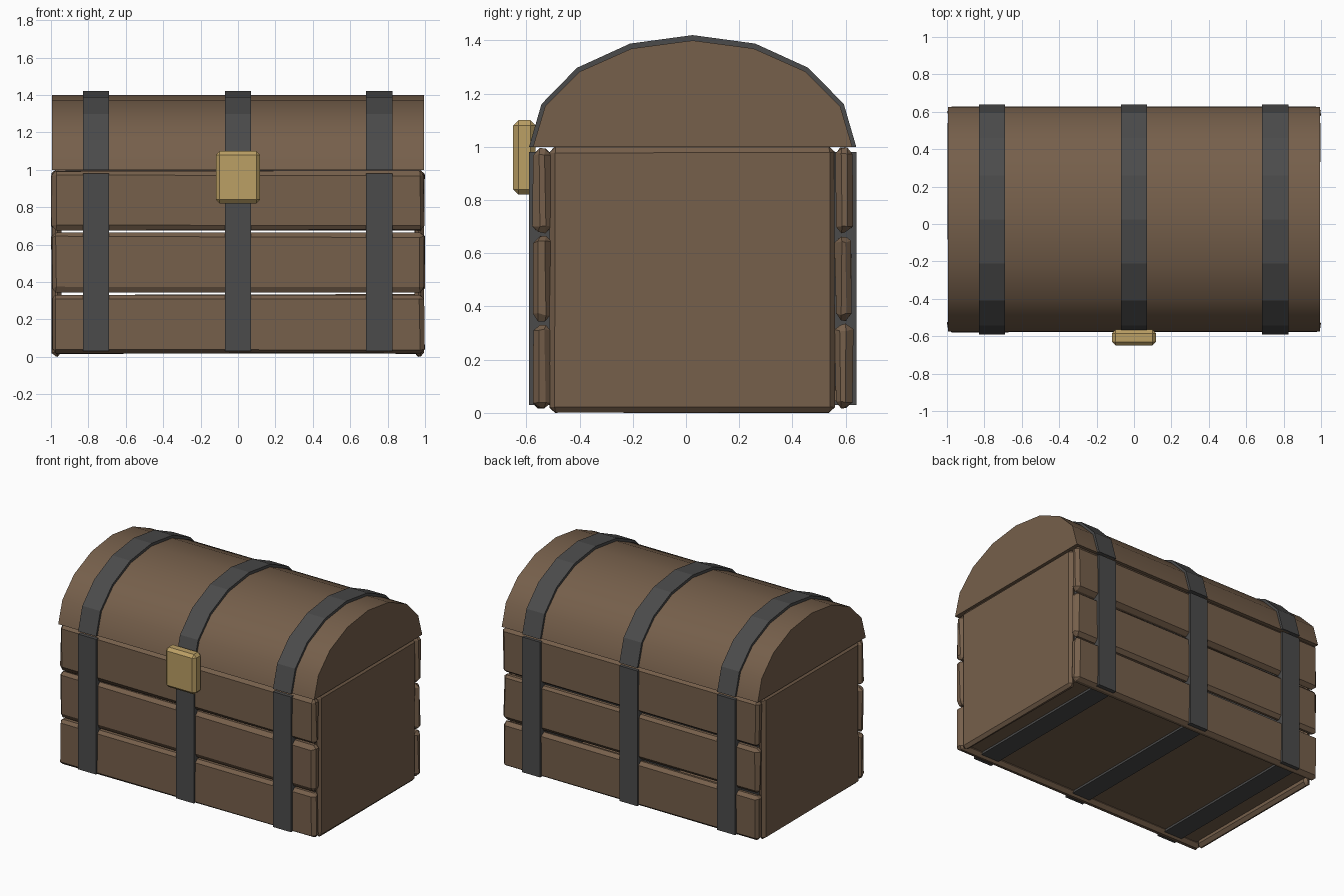
import bpy, bmesh, math, random
from mathutils import Vector

if "Cube" in bpy.data.objects:
    bpy.data.objects.remove(bpy.data.objects["Cube"])

random.seed(4)
CY = 0.025  # body centre in y (the lock sticks out at the front)


def material(name, rgb):
    m = bpy.data.materials.new(name)
    m.diffuse_color = (*rgb, 1)
    m.use_nodes = True
    m.node_tree.nodes["Principled BSDF"].inputs["Base Color"].default_value = m.diffuse_color
    return m


WOOD = material("wood", (0.18, 0.115, 0.07))
IRON = material("iron", (0.07, 0.07, 0.07))
BRASS = material("brass", (0.50, 0.35, 0.13))


def finish(bm, name, mat):
    bmesh.ops.recalc_face_normals(bm, faces=bm.faces)
    me = bpy.data.meshes.new(name)
    bm.to_mesh(me)
    bm.free()
    me.materials.append(mat)
    ob = bpy.data.objects.new(name, me)
    bpy.context.collection.objects.link(ob)
    return ob


def box(name, lo, hi, mat, bevel=0.0, jitter=0.0):
    """Box between two corners, optionally chamfered and roughly hewn."""
    lo, hi = Vector(lo), Vector(hi)
    bm = bmesh.new()
    bmesh.ops.create_cube(bm, size=1)
    for v in bm.verts:
        v.co = (lo + hi) / 2 + v.co * (hi - lo)
    if bevel:
        bmesh.ops.bevel(bm, geom=bm.edges[:], offset=bevel, segments=1,
                        affect='EDGES', profile=0.5)
    if jitter:
        for v in bm.verts:
            v.co += Vector([random.uniform(-jitter, jitter) for _ in range(3)])
    return finish(bm, name, mat)


def arch(name, x0, x1, ry, rz, mat):
    """Solid half-ellipse prism along x, eight facets, sitting on z = 1."""
    bm = bmesh.new()
    verts = []
    for i in range(9):
        a = math.pi * i / 8
        verts.append(bm.verts.new((x0, CY + ry * math.cos(a), 1 + rz * math.sin(a))))
    face = bm.faces.new(verts)
    new = bmesh.ops.extrude_face_region(bm, geom=[face])["geom"]
    bmesh.ops.translate(bm, vec=(x1 - x0, 0, 0),
                        verts=[g for g in new if isinstance(g, bmesh.types.BMVert)])
    return finish(bm, name, mat)


# Front and back planks, three each with narrow gaps
for side, y0, y1 in (("front", -0.575, -0.508), ("back", 0.56, 0.625)):
    for i in range(3):
        z = 0.018 + 0.33 * i
        box(f"{side}_plank_{i + 1}", (-0.995, y0, z), (0.995, y1, z + 0.316),
            WOOD, 0.022, 0.005)

# End panels
for side, x0, x1 in (("left", -0.995, -0.945), ("right", 0.945, 0.995)):
    box(f"{side}_end_panel", (x0, -0.512, 0.003), (x1, 0.558, 0.999), WOOD, 0.02, 0.003)

# Floor
box("floor", (-0.95, -0.52, 0.045), (0.95, 0.57, 0.1), WOOD)

# Barrel lid, smooth across the curve
lid = arch("lid", -0.995, 0.995, 0.60, 0.40, WOOD)
bpy.context.view_layer.objects.active = lid
lid.select_set(True)
bpy.ops.object.shade_smooth_by_angle(angle=math.radians(40))
lid.select_set(False)

# Iron straps round the body and over the lid
for name, x in (("left", -0.76), ("middle", 0.0), ("right", 0.755)):
    box(f"{name}_body_strap", (x - 0.07, -0.59, 0.03), (x + 0.07, 0.64, 0.98), IRON)
    arch(f"{name}_lid_strap", x - 0.07, x + 0.07, 0.615, 0.42, IRON)

# Lock plate
box("lock", (-0.118, -0.65, 0.82), (0.118, -0.565, 1.1), BRASS, 0.02)
